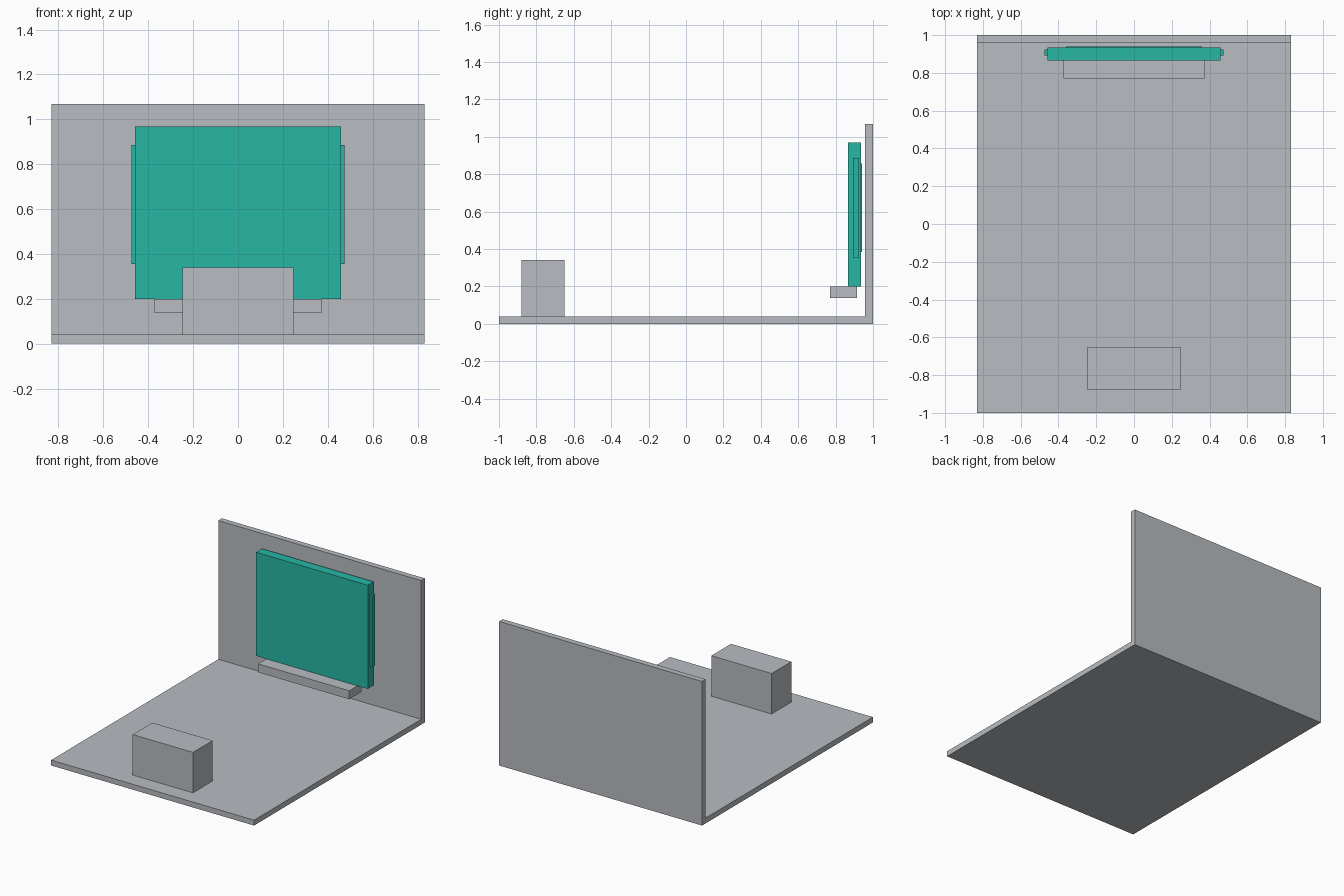
import bpy, bmesh

if "Cube" in bpy.data.objects:
    bpy.data.objects.remove(bpy.data.objects["Cube"])


def material(name, rgb):
    m = bpy.data.materials.new(name)
    m.diffuse_color = (*rgb, 1.0)
    m.use_nodes = True
    m.node_tree.nodes["Principled BSDF"].inputs["Base Color"].default_value = m.diffuse_color
    return m


GREY = material("light_grey", (0.479, 0.503, 0.533))
TEAL = material("teal", (0.020, 0.474, 0.376))


def add_object(name, bm, mat):
    bmesh.ops.recalc_face_normals(bm, faces=bm.faces)
    mesh = bpy.data.meshes.new(name)
    bm.to_mesh(mesh)
    bm.free()
    mesh.materials.append(mat)
    ob = bpy.data.objects.new(name, mesh)
    bpy.context.collection.objects.link(ob)
    return ob


def box(name, mat, x, y, z):
    """Box from (min, max) ranges on each axis."""
    bm = bmesh.new()
    bmesh.ops.create_cube(bm, size=1.0)
    for v in bm.verts:
        for i, (lo, hi) in enumerate((x, y, z)):
            v.co[i] = lo if v.co[i] < 0 else hi
    return add_object(name, bm, mat)


def extrude_x(name, mat, profile, half):
    """Side profile (y, z) extruded across the width."""
    bm = bmesh.new()
    face = bm.faces.new([bm.verts.new((-half, y, z)) for y, z in profile])
    new = bmesh.ops.extrude_face_region(bm, geom=[face])["geom"]
    verts = [g for g in new if isinstance(g, bmesh.types.BMVert)]
    bmesh.ops.translate(bm, verts=verts, vec=(2 * half, 0, 0))
    return add_object(name, bm, mat)


# Floor and back wall as one L-shaped body
extrude_x("floor_and_wall", GREY,
          [(-1, 0), (1, 0), (1, 1.068), (0.957, 1.068), (0.957, 0.04), (-1, 0.04)], 0.832)

# Block standing near the front edge
box("front_block", GREY, (-0.247, 0.247), (-0.88, -0.65), (0.04, 0.34))

# Ledge below the panel
box("panel_ledge", GREY, (-0.373, 0.373), (0.77, 0.913), (0.137, 0.2))

# Upright panel with a thin back plate and side strips
box("panel", TEAL, (-0.458, 0.458), (0.866, 0.935), (0.2, 0.968))
box("panel_back_plate", TEAL, (-0.36, 0.36), (0.935, 0.941), (0.385, 0.857))
for side, name in ((-1, "left_side_strip"), (1, "right_side_strip")):
    box(name, TEAL, tuple(sorted((side * 0.458, side * 0.474))), (0.893, 0.925), (0.355, 0.886))
